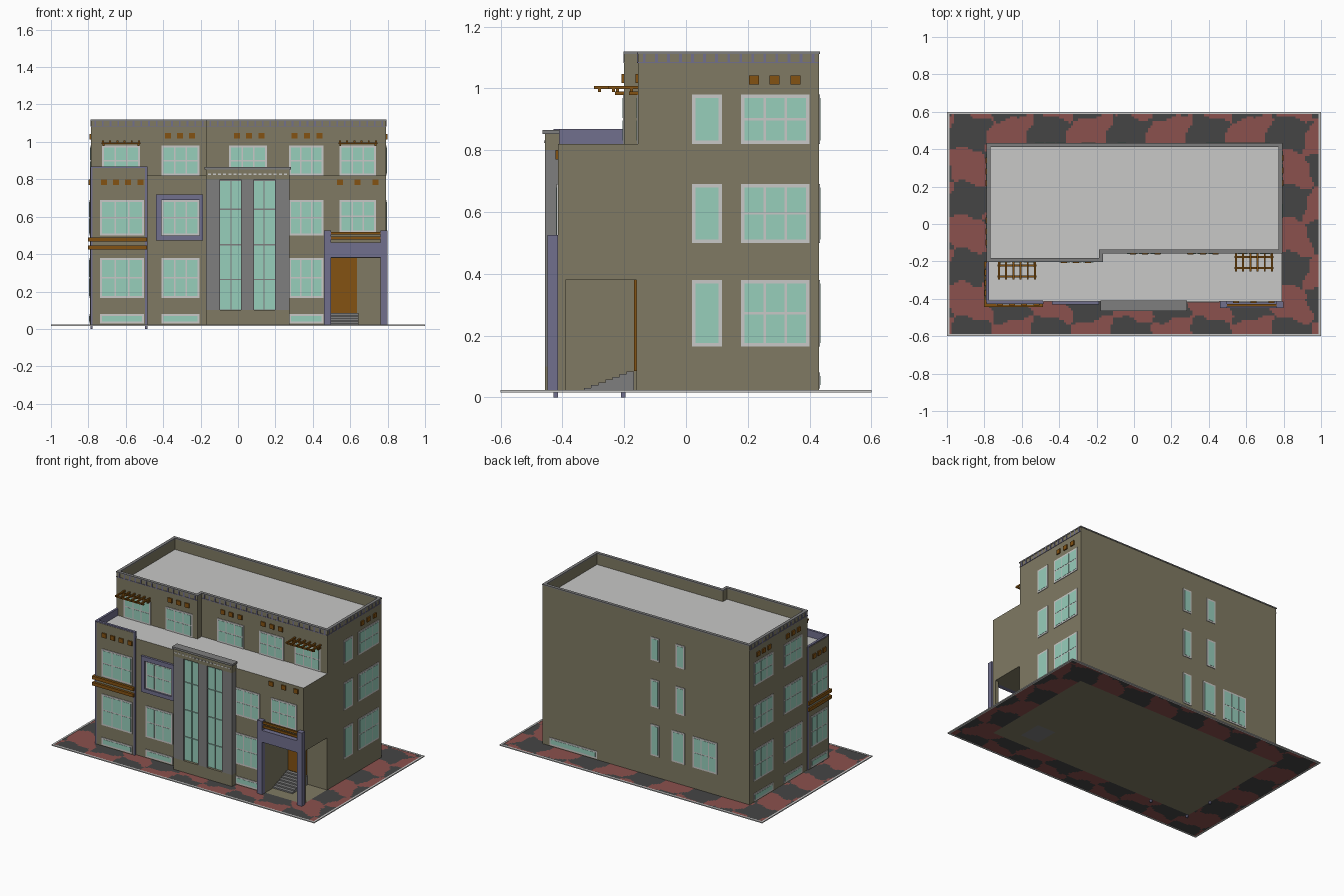
import bpy, bmesh, math

if "Cube" in bpy.data.objects:
    bpy.data.objects.remove(bpy.data.objects["Cube"])

# Flat colours (linear)
COLOURS = {
    "khaki_wall": (0.215, 0.195, 0.125), "light_grey": (0.58, 0.58, 0.57),
    "glass_green": (0.31, 0.62, 0.50), "wood_brown": (0.23, 0.085, 0.006),
    "slate_purple": (0.165, 0.16, 0.27), "mid_grey": (0.21, 0.21, 0.21),
    "paving_red": (0.26, 0.083, 0.075), "paving_dark": (0.06, 0.06, 0.06),
}
MATS = {}
for key, rgb in COLOURS.items():
    MATS[key] = bpy.data.materials.new(key)
    MATS[key].diffuse_color = (*rgb, 1)
WALL, LIGHT, GLASS, WOOD, PURPLE, GREY, RED, DARK = COLOURS
SLOT = {k: i for i, k in enumerate(COLOURS)}
parts = {}


def box(part, x0, x1, y0, y1, z0, z1, mat):
    """Add one box to the named part."""
    bm = parts.setdefault(part, bmesh.new())
    vs = [bm.verts.new((x, y, z)) for z in (z0, z1)
          for x, y in ((x0, y0), (x1, y0), (x1, y1), (x0, y1))]
    for q in ((3, 2, 1, 0), (4, 5, 6, 7), (0, 1, 5, 4), (1, 2, 6, 5), (2, 3, 7, 6), (3, 0, 4, 7)):
        bm.faces.new([vs[i] for i in q]).material_index = SLOT[mat]


def prism(part, outline, z0, z1, mat, top):
    """Extrude a counter-clockwise footprint, with its own top colour."""
    bm = parts.setdefault(part, bmesh.new())
    lo = [bm.verts.new((x, y, z0)) for x, y in outline]
    hi = [bm.verts.new((x, y, z1)) for x, y in outline]
    n = len(outline)
    bm.faces.new(lo[::-1]).material_index = SLOT[mat]
    bm.faces.new(hi).material_index = SLOT[top]
    for i in range(n):
        j = (i + 1) % n
        bm.faces.new((lo[i], lo[j], hi[j], hi[i])).material_index = SLOT[mat]


def plate(part, face, plane, u0, u1, z0, z1, d0, d1, mat):
    """Box on a wall, reaching from depth d0 to d1 outward."""
    s = -1 if face in ("front", "left") else 1
    a, b = sorted((plane + s * d0, plane + s * d1))
    if face in ("front", "back"):
        box(part, u0, u1, a, b, z0, z1, mat)
    else:
        box(part, a, b, u0, u1, z0, z1, mat)


def window(face, plane, u0, u1, z0, z1, cols=3, rows=2):
    """Pale frame plate with slightly proud panes."""
    part = face + "_windows"
    plate(part, face, plane, u0, u1, z0, z1, -0.003, 0.004, LIGHT)
    e, m = 0.011, 0.008
    w = (u1 - u0 - 2 * e + m) / cols
    h = (z1 - z0 - 2 * e + m) / rows
    for i in range(cols):
        for j in range(rows):
            a, b = u0 + e + i * w, z0 + e + j * h
            plate(part, face, plane, a, a + w - m, b, b + h - m, 0, 0.0055, GLASS)


def blocks(face, plane, centres, z0):
    for c in centres:
        plate("beam_ends", face, plane, c - 0.016, c + 0.016, z0, z0 + 0.03, -0.003, 0.008, WOOD)


L, R, F, B, G = -0.785, 0.79, -0.415, 0.43, 0.02
F3L, F3R, STEP = -0.2, -0.155, -0.168
FLOORS = ((0.165, 0.38), (0.50, 0.69), (0.82, 0.98))
BASE = (0.028, 0.08)

# Main body with corner porch
prism("ground_storey", [(L, F), (0.497, F), (0.497, -0.16), (R, -0.16), (R, B), (L, B)], G, 0.38, WALL, WALL)
prism("middle_storey", [(L, F), (R, F), (R, B), (L, B)], 0.38, 0.82, WALL, LIGHT)
prism("top_storey", [(L, F3L), (STEP, F3L), (STEP, F3R), (R, F3R), (R, B), (L, B)], 0.82, 1.04, WALL, LIGHT)
box("porch_pillar", 0.765, R, F, -0.39, G, 0.38, WALL)

# Roof parapet and coping
T = 0.015
for x0, x1, y0, y1 in ((L, STEP, F3L, F3L + T), (STEP - T, STEP, F3L + T, F3R + T), (STEP, R, F3R, F3R + T),
                       (R - T, R, F3R + T, B - T), (L, R, B - T, B), (L, L + T, F3L + T, B - T)):
    box("roof_parapet", x0, x1, y0, y1, 1.04, 1.112, WALL)
    box("roof_coping", x0 - 0.003, x1 + 0.003, y0 - 0.003, y1 + 0.003, 1.112, 1.12, GREY)

# Purple frieze line with small ticks
for face, plane, a, b in (("front", F3L, L, STEP), ("front", F3R, STEP, R), ("right", R, F3R, B), ("left", L, F3L, B)):
    plate("frieze", face, plane, a, b, 1.082, 1.086, -0.002, 0.003, PURPLE)
    n = round((b - a) / 0.04)
    for i in range(n):
        u = a + (i + 0.4) * (b - a) / n
        plate("frieze", face, plane, u, u + 0.009, 1.086, 1.112, -0.002, 0.003, PURPLE)

# Left bay: purple-edged facing that wraps the corner
BF, BL, BR = -0.426, -0.789, -0.487
box("bay_facing", BL, BR, BF, F + 0.005, G, 0.868, PURPLE)
box("bay_facing", BL, BL + 0.015, F + 0.005, F3L, G, 0.868, PURPLE)
plate("bay_facing", "front", BF, BL + 0.008, BR - 0.01, G, 0.86, 0, 0.002, WALL)
plate("bay_facing", "left", BL, BF + 0.008, F3L - 0.008, G, 0.86, 0, 0.002, WALL)
for x, y in ((BL, BF - 0.003), (BR - 0.01, BF - 0.003), (BL, F3L - 0.01)):
    box("bay_corner_strips", x, x + 0.012, y, y + 0.014, 0, 0.868, PURPLE)
for z in (0.425, 0.468):
    plate("bay_wood_bands", "front", BF, BL - 0.012, BR, z, z + 0.022, 0, 0.018, WOOD)
    plate("bay_wood_bands", "left", BL, BF, F3L, z, z + 0.022, 0, 0.012, WOOD)

# Front windows
AX, BX, CX, DX, EX = (-0.737, -0.503), (-0.41, -0.205), (-0.048, 0.155), (0.272, 0.458), (0.543, 0.738)
for z in FLOORS[:2]:
    window("front", BF - 0.002, *AX, *z)
    window("front", F, *BX, *z)
    window("front", F, *DX, *z)
window("front", F, *EX, 0.515, 0.69)
window("front", F3L, -0.727, -0.524, *FLOORS[2])
window("front", F3L, *BX, *FLOORS[2])
for u in (CX, DX, EX):
    window("front", F3R, *u, *FLOORS[2])
for u, p in ((AX, BF - 0.002), (BX, F), (DX, F)):
    window("front", p, *u, *BASE, 1, 1)

# Purple surround of one middle window
for u0, u1, z0, z1 in ((-0.438, -0.41, 0.473, 0.72), (-0.205, -0.187, 0.473, 0.72),
                       (-0.41, -0.205, 0.473, 0.50), (-0.41, -0.205, 0.69, 0.72)):
    plate("window_surround", "front", F, u0, u1, z0, z1, 0, 0.015, PURPLE)

# Side and back windows
for z in FLOORS:
    window("right", R, 0.02, 0.117, *z, 1, 1)
    window("right", R, 0.178, 0.40, *z)
    window("left", L, 0.175, 0.385, *z)
    window("left", L, -0.14, 0.06, *z)
    window("back", B, -0.10, -0.033, *z, 1, 1)
    ground = z is FLOORS[0]
    window("back", B, -0.293, -0.195 if ground else -0.225, *z, 1, 1)
window("back", B, -0.54, -0.355, *FLOORS[0])
window("back", B, 0.375, 0.737, *BASE, 1, 1)
for z in FLOORS[:2]:
    window("left", BL - 0.002, -0.405, -0.225, *z)
for p, u0, u1 in ((L, 0.175, 0.385), (L, -0.14, 0.06), (BL - 0.002, -0.405, -0.225)):
    window("left", p, u0, u1, *BASE, 1, 1)

# Wooden beam ends over the windows
blocks("front", F3L, (-0.375, -0.31, -0.245), 1.017)
blocks("front", F3R, (-0.005, 0.058, 0.125, 0.303, 0.37, 0.435), 1.017)
blocks("front", BF - 0.002, (-0.717, -0.653, -0.588, -0.52), 0.77)
blocks("front", F, (0.545, 0.64, 0.735), 0.77)
blocks("right", R, (0.22, 0.287, 0.354), 1.012)
blocks("left", L, (0.22, 0.28, 0.34, -0.10, -0.04, 0.02), 1.012)
blocks("left", BL - 0.002, (-0.37, -0.315, -0.26), 0.77)

# Central glazed portal
P0, P1, PF = -0.17, 0.275, -0.457
box("portal_base", P0, P1, PF, F, G, 0.1, WALL)
box("portal_back", P0, P1, -0.44, F, 0.1, 0.80, GREY)
for x0, x1 in ((P0, -0.096), (0.016, 0.085), (0.198, P1)):
    box("portal_pilasters", x0, x1, PF, -0.44, 0.1, 0.80, GREY)
for x0, x1, mid in ((-0.096, 0.016, -0.037), (0.085, 0.198, 0.14)):
    levels = (0.10, 0.265, 0.45, 0.64, 0.795)
    for z0, z1 in zip(levels, levels[1:]):
        for a, b in ((x0, mid - 0.003), (mid + 0.003, x1)):
            box("portal_glass", a, b, -0.446, -0.44, z0 + 0.003, z1 - 0.003, GLASS)
box("portal_head", P0, P1, PF, F + 0.005, 0.80, 0.852, WALL)
box("portal_cap", P0 - 0.008, P1 + 0.008, PF - 0.007, F + 0.006, 0.852, 0.866, GREY)
for i in range(16):
    x = P0 + 0.01 + i * 0.027
    box("portal_dentils", x, x + 0.016, PF - 0.003, PF, 0.824, 0.832, LIGHT)

# Entrance frame, rails, door and steps
EF = -0.448
for x0, x1 in ((0.46, 0.497), (0.763, 0.8)):
    box("entrance_frame", x0, x1, EF, F, G, 0.525, PURPLE)
box("entrance_frame", 0.497, 0.763, EF, F, 0.382, 0.463, PURPLE)
for z in (0.478, 0.504):
    box("entrance_rails", 0.497, 0.763, EF + 0.008, EF + 0.02, z, z + 0.015, WOOD)
box("entrance_door", 0.497, 0.636, -0.168, -0.16, 0.085, 0.38, WOOD)
for i in range(7):
    y = -0.33 + i * 0.023
    box("entrance_steps", 0.497, 0.645, y, y + 0.024, G, 0.03 + i * 0.009, GREY)

# Small wooden pergolas over two top windows
for x0, wall in ((-0.727, F3L), (0.54, F3R)):
    for i in range(6):
        x = x0 + i * 0.0385
        box("pergolas", x, x + 0.01, wall - 0.098, wall, 0.998, 1.008, WOOD)
    for d in (0.022, 0.08):
        box("pergolas", x0 - 0.004, x0 + 0.206, wall - d - 0.005, wall - d + 0.005, 0.988, 0.998, WOOD)
    for x in (x0 + 0.002, x0 + 0.19):
        box("pergolas", x, x + 0.01, wall - 0.03, wall, 0.978, 0.99, WOOD)

# Curb around the paving
for x0, x1, y0, y1 in ((-1, 1, -0.6, -0.587), (-1, 1, 0.587, 0.6), (-1, -0.987, -0.587, 0.587), (0.987, 1, -0.587, 0.587)):
    box("curb", x0, x1, y0, y1, 0.016, 0.023, LIGHT)


def paving_colour(x, y):
    """Wavy two-tone checker, plain under the building."""
    if L < x < R and F < y < B:
        return GREY if 0.5 < x < 0.64 and -0.33 < y < -0.16 else WALL
    wx = x + 0.03 + 0.025 * math.sin(17 * y + 1) + 0.008 * math.sin(55 * y)
    wy = y - 0.12 + 0.02 * math.sin(15 * x) + 0.008 * math.sin(50 * x)
    return DARK if math.cos(math.tau * wx / 0.427) * math.cos(math.tau * wy / 0.36) > 0 else RED


# Paving sheet, same pattern above and below
bm = parts["paving"] = bmesh.new()
NX, NY, W, H = 158, 94, 0.988, 0.588
for z, flip in ((0.021, False), (0.017, True)):
    grid = [[bm.verts.new((-W + 2 * W * i / NX, -H + 2 * H * j / NY, z)) for j in range(NY + 1)]
            for i in range(NX + 1)]
    for i in range(NX):
        for j in range(NY):
            q = [grid[i][j], grid[i + 1][j], grid[i + 1][j + 1], grid[i][j + 1]]
            f = bm.faces.new(q[::-1] if flip else q)
            c = f.calc_center_median()
            f.material_index = SLOT[paving_colour(c.x, c.y)]

# Turn every part into an object with only the colours it uses
for name, bm in parts.items():
    used = sorted({f.material_index for f in bm.faces})
    for f in bm.faces:
        f.material_index = used.index(f.material_index)
    mesh = bpy.data.meshes.new(name)
    bm.to_mesh(mesh)
    bm.free()
    keys = list(COLOURS)
    for i in used:
        mesh.materials.append(MATS[keys[i]])
    bpy.context.collection.objects.link(bpy.data.objects.new(name, mesh))

for m in bpy.data.materials:
    if m.users and not m.is_grease_pencil:
        m.use_nodes = True
        m.node_tree.nodes["Principled BSDF"].inputs["Base Color"].default_value = m.diffuse_color
